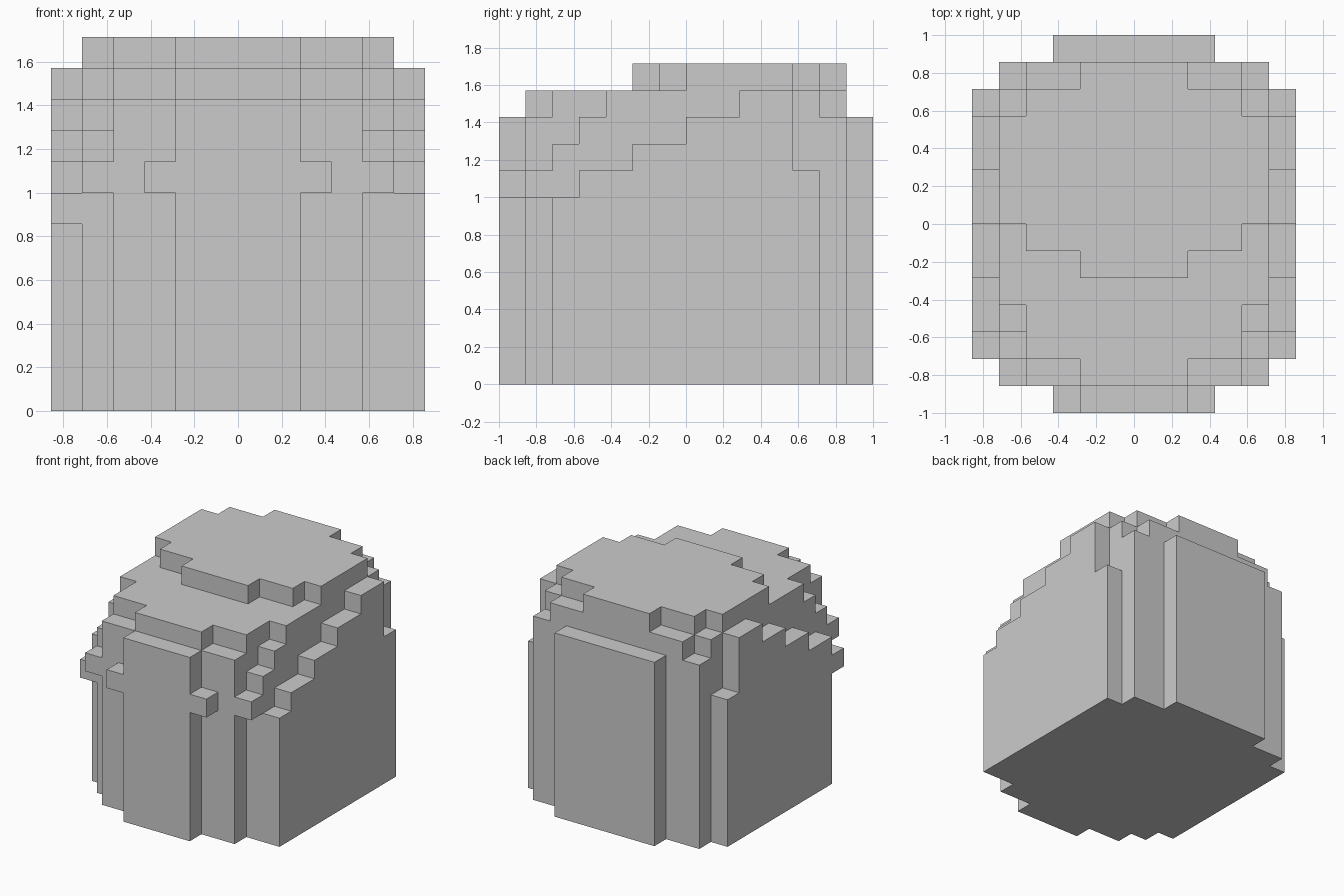
import bpy
import bmesh
import math

if "Cube" in bpy.data.objects:
    bpy.data.objects.remove(bpy.data.objects["Cube"])

U = 1 / 7  # edge of one block

# Each band across |x| holds runs along y: (y start, y end, bottom, top), in blocks
BANDS = {
    (0, 2): [(-7, -6, 0, 10), (-6, -2, 0, 11), (-2, 6, 0, 12), (6, 7, 0, 10)],
    (2, 3): [(-7, -6, 7, 8), (-6, -5, 0, 10), (-5, -1, 0, 11),
             (-1, 5, 0, 12), (5, 6, 0, 11), (6, 7, 0, 10)],
    (3, 4): [(-6, -5, 0, 10), (-5, -1, 0, 11), (-1, 5, 0, 12), (5, 6, 0, 11)],
    (4, 5): [(-6, -5, 7, 8), (-5, -4, 0, 9), (-4, -3, 0, 10), (-3, 0, 0, 11),
             (0, 4, 0, 12), (4, 5, 0, 11), (5, 6, 0, 10)],
    (5, 6): [(-5, -4, 0, 7), (-4, -2, 0, 8), (-2, 0, 0, 9), (0, 2, 0, 10),
             (2, 4, 0, 11), (4, 5, 0, 8)],
}

# Fill the block set, mirrored left to right
filled = set()
for (x0, x1), runs in BANDS.items():
    for y0, y1, z0, z1 in runs:
        for x in range(x0, x1):
            for y in range(y0, y1):
                for z in range(z0, z1):
                    filled.update({(x, y, z), (-1 - x, y, z)})

# Notch under the front left corner lock
filled -= {(-6, -5, z) for z in range(6)}


def block_face(bm, cell, axis, side):
    """Add one outward-facing square of a block."""
    a, b = (axis + 1) % 3, (axis + 2) % 3
    corners = [(0, 0), (1, 0), (1, 1), (0, 1)]
    if side == 0:
        corners.reverse()
    verts = []
    for i, j in corners:
        p = list(cell)
        p[axis] += side
        p[a] += i
        p[b] += j
        verts.append(bm.verts.new([c * U for c in p]))
    bm.faces.new(verts)


# Skin the blocks, then merge flat regions into clean faces
bm = bmesh.new()
for cell in sorted(filled):
    for axis in range(3):
        for side in (0, 1):
            near = list(cell)
            near[axis] += 2 * side - 1
            if tuple(near) not in filled:
                block_face(bm, cell, axis, side)
bmesh.ops.remove_doubles(bm, verts=bm.verts[:], dist=0.001)
bmesh.ops.dissolve_limit(bm, angle_limit=math.radians(1),
                         verts=bm.verts[:], edges=bm.edges[:])

mesh = bpy.data.meshes.new("stepped_block_dome")
bm.to_mesh(mesh)
bm.free()
obj = bpy.data.objects.new("stepped_block_dome", mesh)
bpy.context.collection.objects.link(obj)
